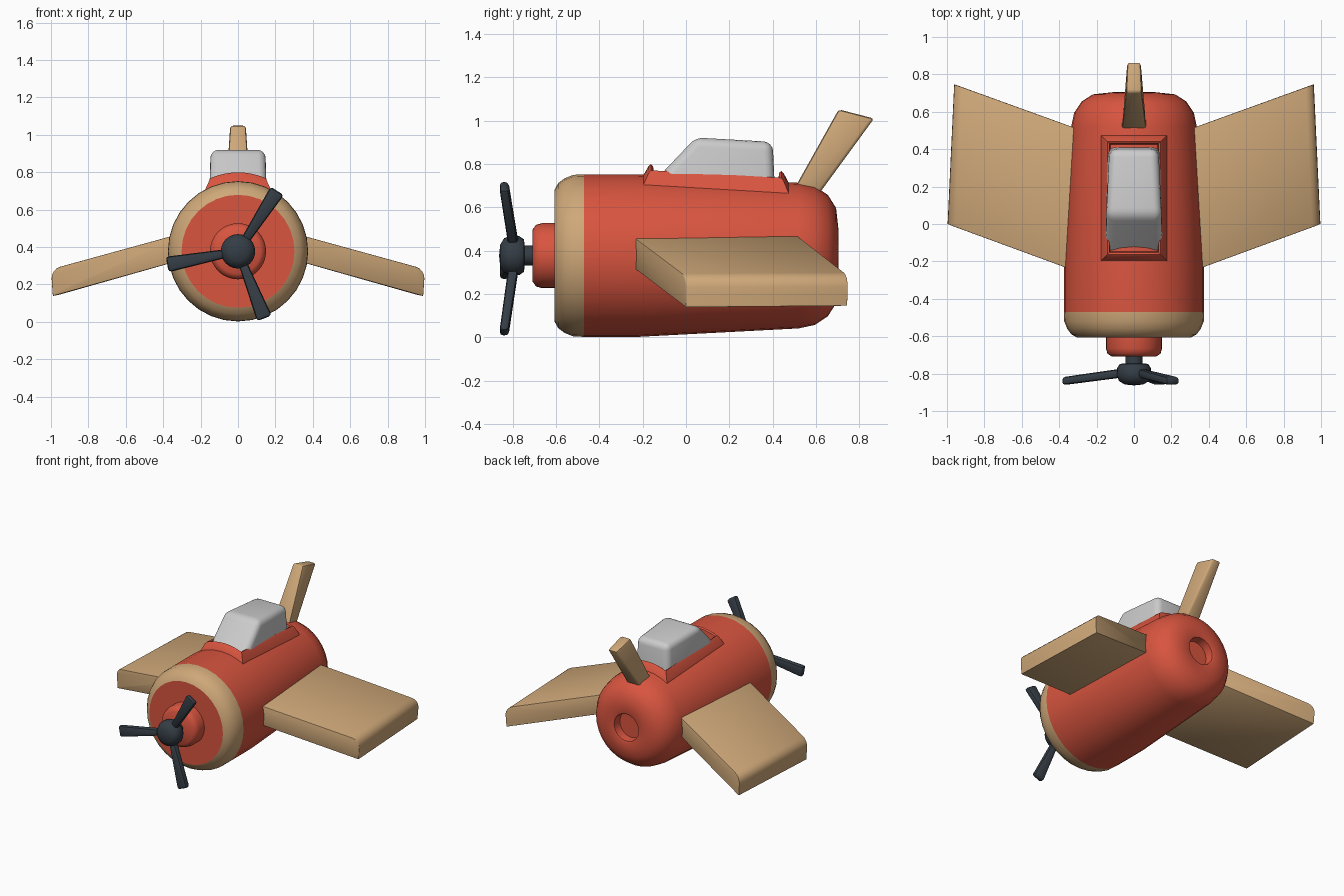
import bpy, bmesh, math
from mathutils import Vector

if "Cube" in bpy.data.objects:
    bpy.data.objects.remove(bpy.data.objects["Cube"])


def material(name, rgb):
    m = bpy.data.materials.new(name)
    m.diffuse_color = (*rgb, 1)
    m.use_nodes = True
    m.node_tree.nodes["Principled BSDF"].inputs["Base Color"].default_value = m.diffuse_color
    return m


RED = material("red", (0.69, 0.09, 0.05))
TAN = material("tan", (0.62, 0.39, 0.19))
DARK = material("dark", (0.035, 0.047, 0.06))
AXIS = 0.377   # height of the fuselage axis


def finish(bm, name, mat=None, angle=40):
    bmesh.ops.recalc_face_normals(bm, faces=bm.faces)
    me = bpy.data.meshes.new(name)
    bm.to_mesh(me)
    bm.free()
    ob = bpy.data.objects.new(name, me)
    bpy.context.collection.objects.link(ob)
    if mat:
        me.materials.append(mat)
    bpy.ops.object.select_all(action='DESELECT')
    ob.select_set(True)
    bpy.context.view_layer.objects.active = ob
    bpy.ops.object.shade_smooth_by_angle(angle=math.radians(angle))
    return ob


def lathe(name, profile, mat, sides=32):
    """Spin (radius, y) points around the fuselage axis."""
    bm = bmesh.new()
    rings = []
    for r, y in profile:
        rings.append([bm.verts.new((r * math.cos(2 * math.pi * i / sides), y,
                                    AXIS + r * math.sin(2 * math.pi * i / sides)))
                      for i in range(sides)])
    for a, b in zip(rings, rings[1:]):
        for i in range(sides):
            j = (i + 1) % sides
            bm.faces.new((a[i], a[j], b[j], b[i]))
    bmesh.ops.remove_doubles(bm, verts=bm.verts, dist=1e-5)
    return finish(bm, name, mat)


def block(name, bottom, top, mat, soft=0.012, big=0, is_big=None):
    """Eight-cornered block; edges passing is_big get a larger round first."""
    bm = bmesh.new()
    lo = [bm.verts.new(p) for p in bottom]
    hi = [bm.verts.new(p) for p in top]
    bm.faces.new(lo)
    bm.faces.new(hi)
    for i in range(4):
        j = (i + 1) % 4
        bm.faces.new((lo[i], lo[j], hi[j], hi[i]))
    bm.normal_update()
    if big:
        edges = [e for e in bm.edges if is_big(*(v.co for v in e.verts))]
        bmesh.ops.bevel(bm, geom=edges, offset=big, segments=4, profile=0.5,
                        affect='EDGES', clamp_overlap=True)
    bmesh.ops.recalc_face_normals(bm, faces=bm.faces)
    sharp = [e for e in bm.edges if e.calc_face_angle(0) > math.radians(40)]
    if soft:
        bmesh.ops.bevel(bm, geom=sharp, offset=soft, segments=2, profile=0.5,
                        affect='EDGES', clamp_overlap=True)
    return finish(bm, name, mat)


# Fuselage with recessed tail hole, tan cowl and red front plate
lathe("fuselage", [(0.375, -0.47), (0.375, -0.22), (0.336, 0.52), (0.32, 0.595),
                   (0.28, 0.655), (0.22, 0.693), (0.11, 0.705), (0.1, 0.7),
                   (0.095, 0.64), (0, 0.64)], RED)
lathe("cowl_ring", [(0.375, -0.47), (0.373, -0.52), (0.357, -0.56),
                    (0.335, -0.59), (0.302, -0.608)], TAN)
lathe("front_plate", [(0.302, -0.608), (0, -0.608)], RED)
lathe("nose_hub", [(0.15, -0.59), (0.15, -0.665), (0.142, -0.693),
                   (0.12, -0.708), (0, -0.71)], RED)

# Propeller hub and three splayed blades
lathe("propeller_hub", [(0, -0.863), (0.05, -0.858), (0.08, -0.84), (0.092, -0.81),
                        (0.09, -0.77), (0.075, -0.748), (0.046, -0.745),
                        (0.046, -0.69)], DARK, 24)
for n, deg in enumerate((57, 190.5, 291.5)):
    a = math.radians(deg)
    out = Vector((math.cos(a), 0, math.sin(a)))
    side = Vector((-math.sin(a), 0, math.cos(a)))

    def section(dist, half_w, half_t, y):
        c = Vector((0, y, AXIS)) + out * dist
        return [c + side * (half_w * s) + Vector((0, half_t * t, 0))
                for s, t in ((-1, -1), (1, -1), (1, 1), (-1, 1))]

    block(f"propeller_blade_{n + 1}", section(0.05, 0.022, 0.024, -0.795),
          section(0.385, 0.042, 0.021, -0.84), DARK, soft=0.016)

# Wings: drooping, swept slabs with a rounded tip, mirrored
wing = block("wings",
             [(0.25, -0.275, 0.345), (0.99, 0.0, 0.138), (0.955, 0.745, 0.145), (0.25, 0.49, 0.345)],
             [(0.25, -0.275, 0.487), (1.0, 0.0, 0.281), (0.965, 0.748, 0.285), (0.25, 0.49, 0.487)],
             TAN, soft=0.012, big=0.05,
             is_big=lambda p, q: p.x > 0.9 and q.x > 0.9 and abs(p.y - q.y) > 0.3)
wing.modifiers.new("Mirror", 'MIRROR').use_mirror_merge = False

# Raked tail fin
block("tail_fin",
      [(-0.07, 0.48, 0.65), (0.07, 0.48, 0.65), (0.055, 0.605, 0.65), (-0.055, 0.605, 0.65)],
      [(-0.042, 0.705, 1.052), (0.042, 0.705, 1.052), (0.036, 0.868, 1.01), (-0.036, 0.868, 1.01)],
      TAN, soft=0.014)


# Cockpit rim: a ridge swept round a rectangle that hugs the fuselage
def skin_z(x, y):
    r = 0.375 - 0.039 * max(0, (y + 0.22) / 0.74)
    return AXIS + math.sqrt(r * r - x * x)


def rim_loop(offset, h, n=8):
    w, y0, y1 = 0.18 - offset, -0.2 + offset, 0.478 - offset
    corners = [(-w, y0), (w, y0), (w, y1), (-w, y1)]
    pts = []
    for i in range(4):
        (ax, ay), (bx, by) = corners[i], corners[(i + 1) % 4]
        for k in range(n):
            x, y = ax + (bx - ax) * k / n, ay + (by - ay) * k / n
            pts.append((x, y, skin_z(x, y) + h))
    return pts


bm = bmesh.new()
loops = [[bm.verts.new(p) for p in rim_loop(o, h)] for o, h in
         ((0, -0.04), (0, -0.008), (0.008, 0.006), (0.028, 0.042),
          (0.038, 0.05), (0.048, 0.042), (0.058, -0.04))]
count = len(loops[0])
for a, b in zip(loops, loops[1:] + loops[:1]):
    for i in range(count):
        j = (i + 1) % count
        bm.faces.new((a[i], a[j], b[j], b[i]))
finish(bm, "cockpit_rim", RED)

# Canopy with a sloped windscreen and rounded top
block("canopy",
      [(-0.155, -0.175, 0.69), (0.155, -0.175, 0.69), (0.14, 0.41, 0.69), (-0.14, 0.41, 0.69)],
      [(-0.15, 0.045, 0.922), (0.15, 0.045, 0.922), (0.128, 0.4, 0.902), (-0.128, 0.4, 0.902)],
      None, soft=0, big=0.042, is_big=lambda p, q: max(p.z, q.z) > 0.8)
